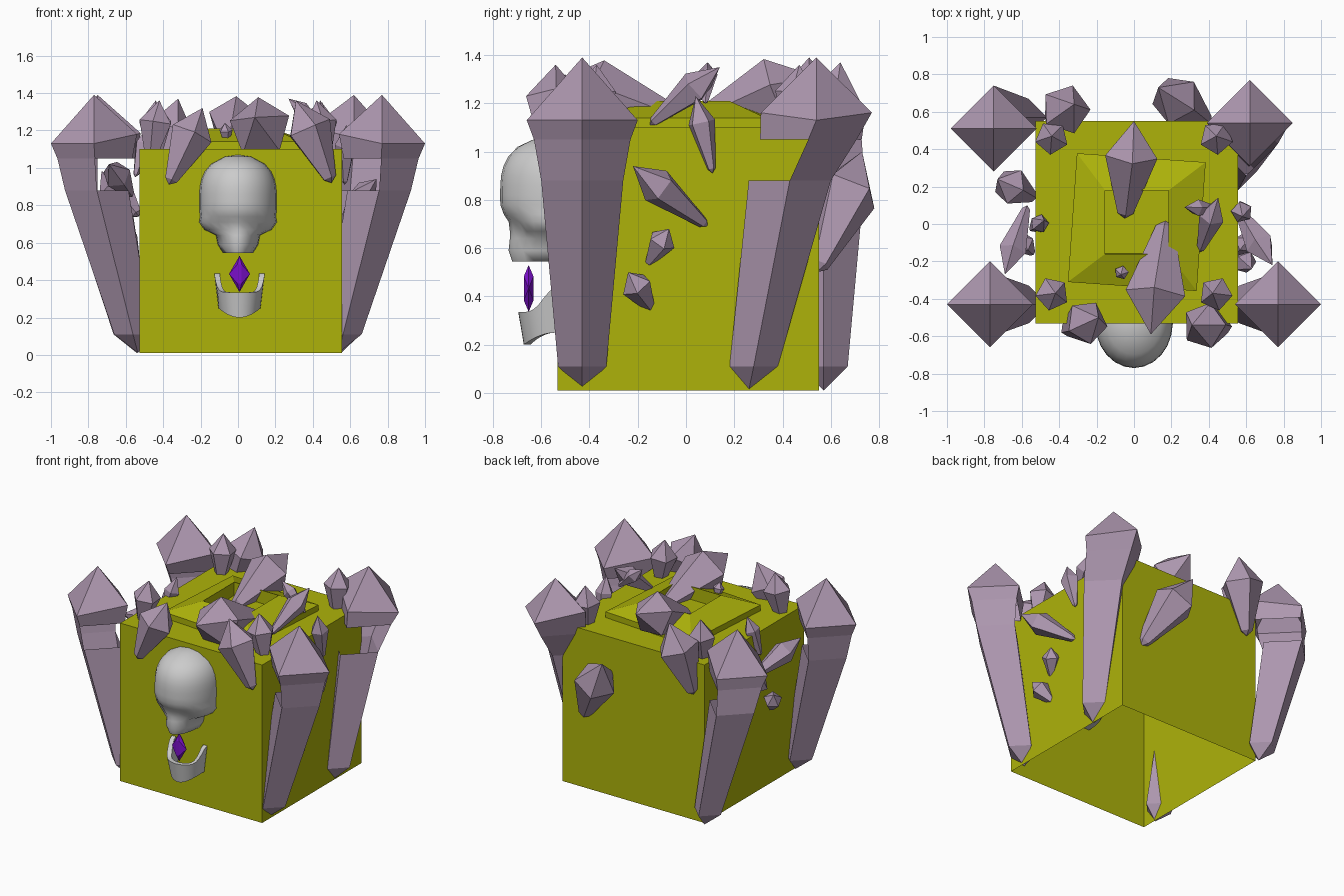
import bpy, bmesh, math
from mathutils import Vector, Matrix

if "Cube" in bpy.data.objects:
    bpy.data.objects.remove(bpy.data.objects["Cube"])


def material(name, rgb):
    m = bpy.data.materials.new(name)
    m.diffuse_color = (*rgb, 1)
    m.use_nodes = True
    m.node_tree.nodes["Principled BSDF"].inputs["Base Color"].default_value = m.diffuse_color
    return m


OLIVE = material("olive", (0.42, 0.45, 0.003))
MAUVE = material("mauve", (0.42, 0.31, 0.43))
VIOLET = material("violet", (0.2, 0.005, 0.6))


def finish(name, bm, mat=None, smooth=None):
    bmesh.ops.recalc_face_normals(bm, faces=bm.faces)
    me = bpy.data.meshes.new(name)
    bm.to_mesh(me)
    bm.free()
    ob = bpy.data.objects.new(name, me)
    bpy.context.collection.objects.link(ob)
    if mat:
        me.materials.append(mat)
    if smooth:
        bpy.ops.object.select_all(action='DESELECT')
        ob.select_set(True)
        bpy.context.view_layer.objects.active = ob
        bpy.ops.object.shade_smooth_by_angle(angle=math.radians(smooth))
    return ob


def loft(name, rings, mat=None, cap_start=False, cap_end=False, skip=(), smooth=None):
    """Skin rings of points (a ring of one point is a tip); skip holds (band, side)."""
    bm = bmesh.new()
    rs = [[bm.verts.new(p) for p in r] for r in rings]
    for k, (a, b) in enumerate(zip(rs, rs[1:])):
        n = max(len(a), len(b))
        for i in range(n):
            j = (i + 1) % n
            if (k, i) in skip:
                continue
            if len(a) == 1:
                bm.faces.new((a[0], b[j], b[i]))
            elif len(b) == 1:
                bm.faces.new((a[i], a[j], b[0]))
            else:
                bm.faces.new((a[i], a[j], b[j], b[i]))
    if cap_start:
        bm.faces.new(rs[0])
    if cap_end:
        bm.faces.new(rs[-1])
    return finish(name, bm, mat, smooth)


def polygon(centre, rx, ry, n, turn=0.0):
    return [Vector(centre) + Vector((rx * math.cos(w), ry * math.sin(w), 0))
            for w in (turn + math.tau * i / n for i in range(n))]


def square(half, z, deg=0):
    r = half * math.sqrt(2)
    return polygon((0.015, 0.01, z), r, r, 4, math.radians(45 + deg))


# Box, open underneath, and its slightly turned lid with a recess
loft("box", [square(0.542, 0.01), square(0.542, 1.10)], OLIVE, cap_end=True)
loft("lid", [square(0.345, 1.09, -4), square(0.345, 1.14, -4), square(0.17, 1.21),
             square(0.169, 1.12)], OLIVE, cap_end=True)


# Corner crystals: four-sided shafts with a wide head and a broken band
def corner_crystal(name, foot, waist, head, gaps):
    rings = [[(*foot, 0.01)]]
    low = Vector(foot).lerp(Vector(waist), 0.12)
    neck = Vector(waist).lerp(Vector(head), 0.7)
    for c, z, r in ((low, 0.11, 0.1), (waist, 0.88, 0.17), (neck, 1.05, 0.2),
                    (head, 1.13, 0.23)):
        rings.append(polygon((*c, z), r, r, 4))
    # the head leans up on the inner side
    for p in rings[-1]:
        p.z += 0.06 * (1 - min(1, abs(p.x) - 0.5) / 0.25) if abs(p.x) < 0.75 else 0
    loft(name, rings + [[(*head, 1.39)]], MAUVE, skip={(2, g) for g in gaps})


for side, s, gaps in (("left", -1, (3, 0)), ("right", 1, (1, 2))):
    corner_crystal("front_" + side + "_crystal", (s * 0.535, -0.43), (s * 0.755, -0.43),
                   (s * 0.77, -0.43), gaps)
corner_crystal("back_left_crystal", (-0.54, 0.57), (-0.75, 0.57), (-0.75, 0.51), (3, 0))
corner_crystal("back_right_crystal", (0.55, 0.26), (0.60, 0.43), (0.62, 0.54), (2, 3))


# Small crystals: slim root, wide head, pointed tip; width follows length
def crystal(name, base, tip, ratio, mirrored=False):
    a, b = Vector(base), Vector(tip)
    q = (b - a).to_track_quat('Z', 'Y')
    r = ratio * (b - a).length

    def ring(t, rad):
        return [a.lerp(b, t) + q @ p for p in polygon((0, 0, 0), rad, rad, 5, 0.4)]
    rings = [[a], ring(0.06, r * 0.3), ring(0.66, r), [b]]
    loft(name, rings, MAUVE)
    if mirrored:
        loft(name + "_mirrored", [[(-p[0], p[1], p[2]) for p in r] for r in rings], MAUVE)


STOUT = 0.265
crystal("top_front_crystal", (0.17, 0.02, 1.11), (0.09, -0.59, 1.27), STOUT)
crystal("top_back_crystal", (-0.05, 0.03, 1.12), (0, 0.55, 1.31), STOUT)
crystal("front_edge_left_crystal", (-0.37, -0.57, 0.91), (-0.19, -0.5, 1.32), STOUT)
crystal("front_edge_right_crystal", (0.5, -0.55, 0.92), (0.31, -0.54, 1.36), STOUT)
crystal("back_edge_crystal", (-0.45, 0.56, 0.88), (-0.32, 0.64, 1.37), STOUT)
crystal("back_wall_crystal", (0.4, 0.54, 0.5), (0.13, 0.73, 1.0), 0.23)
crystal("top_corner_front_crystal", (0.47, -0.38, 1.02), (0.42, -0.37, 1.36), STOUT, True)
crystal("top_corner_back_crystal", (0.44, 0.44, 1.02), (0.44, 0.47, 1.36), STOUT, True)

SLIM = 0.18
crystal("right_wall_crystal", (0.55, 0.09, 0.69), (0.74, -0.22, 0.94), SLIM)
crystal("left_wall_crystal", (-0.57, 0.1, 0.85), (-0.69, -0.27, 1.02), SLIM)
crystal("right_edge_crystal", (0.57, 0.11, 0.91), (0.58, 0.04, 1.23), SLIM)
crystal("left_edge_crystal", (-0.55, -0.03, 0.95), (-0.48, 0.02, 1.22), SLIM)
crystal("top_leaning_crystal", (0.35, -0.15, 1.11), (0.45, 0.14, 1.35), SLIM)
crystal("top_thin_crystal", (0.46, 0.08, 1.2), (0.27, 0.09, 1.37), SLIM)

STUBBY = 0.31
crystal("side_wall_small_crystal", (0.54, -0.16, 0.53), (0.62, -0.07, 0.68), STUBBY, True)
crystal("right_wall_low_crystal", (0.53, -0.14, 0.34), (0.63, -0.24, 0.5), STUBBY)
crystal("left_wall_back_crystal", (-0.53, 0.14, 0.74), (-0.73, 0.24, 0.98), STUBBY)
crystal("lid_crystal", (-0.06, -0.24, 1.12), (-0.07, -0.27, 1.24), STUBBY)

# Skull: domed cranium flowing into cheeks and upper jaw, dented under the brow
levels = []
for i in range(8):
    z = 1.06 - 0.04 * i
    f = math.sqrt(1 - (abs(z - 0.82) / 0.25) ** 3)
    levels.append((z, 0.207 * f, 0.24 * f))
levels += [(0.74, 0.203, 0.225), (0.71, 0.208, 0.205), (0.67, 0.18, 0.2),
           (0.64, 0.118, 0.2), (0.59, 0.108, 0.205), (0.545, 0.08, 0.19)]
rings = [[(0, -0.53, 1.07)]]
for z, rx, ry in levels:
    ring = polygon((0, -0.53, z), rx, ry, 24)
    for p in ring:
        if p.y < -0.53:
            p.y += 0.03 * math.exp(-((abs(p.x) - 0.09) / 0.04) ** 2 - ((z - 0.68) / 0.04) ** 2)
    rings.append(ring)
loft("skull", rings, cap_end=True, smooth=60)

# Jaw: thick curved band rising to a horn at each end
sections = []
for i in range(21):
    w = math.pi * (1 + i / 20)
    c, s = math.cos(w), math.sin(w)
    top, low = 0.335 + 0.1 * abs(c) ** 10, 0.2 + 0.05 * c * c
    sections.append([(0.008 + c * r, -0.54 + s * (r + 0.02), z) for r, z in
                     ((0.135, top), (0.112, low), (0.085, low), (0.105, top))])
loft("jaw", sections, cap_start=True, cap_end=True, smooth=40)

# Flat faceted gem between skull and jaw
bm = bmesh.new()
for s in (-1, 1):
    points = [(0, 0, s * 0.097), (s * 0.056, 0, 0)]
    points += [(u * 0.012, v * 0.02, s * 0.05) for u in (-1, 1) for v in (-1, 1)]
    for p in points:
        bm.verts.new(Vector(p) + Vector((0.008, -0.652, 0.433)))
bmesh.ops.convex_hull(bm, input=bm.verts)
finish("gem", bm, VIOLET)
